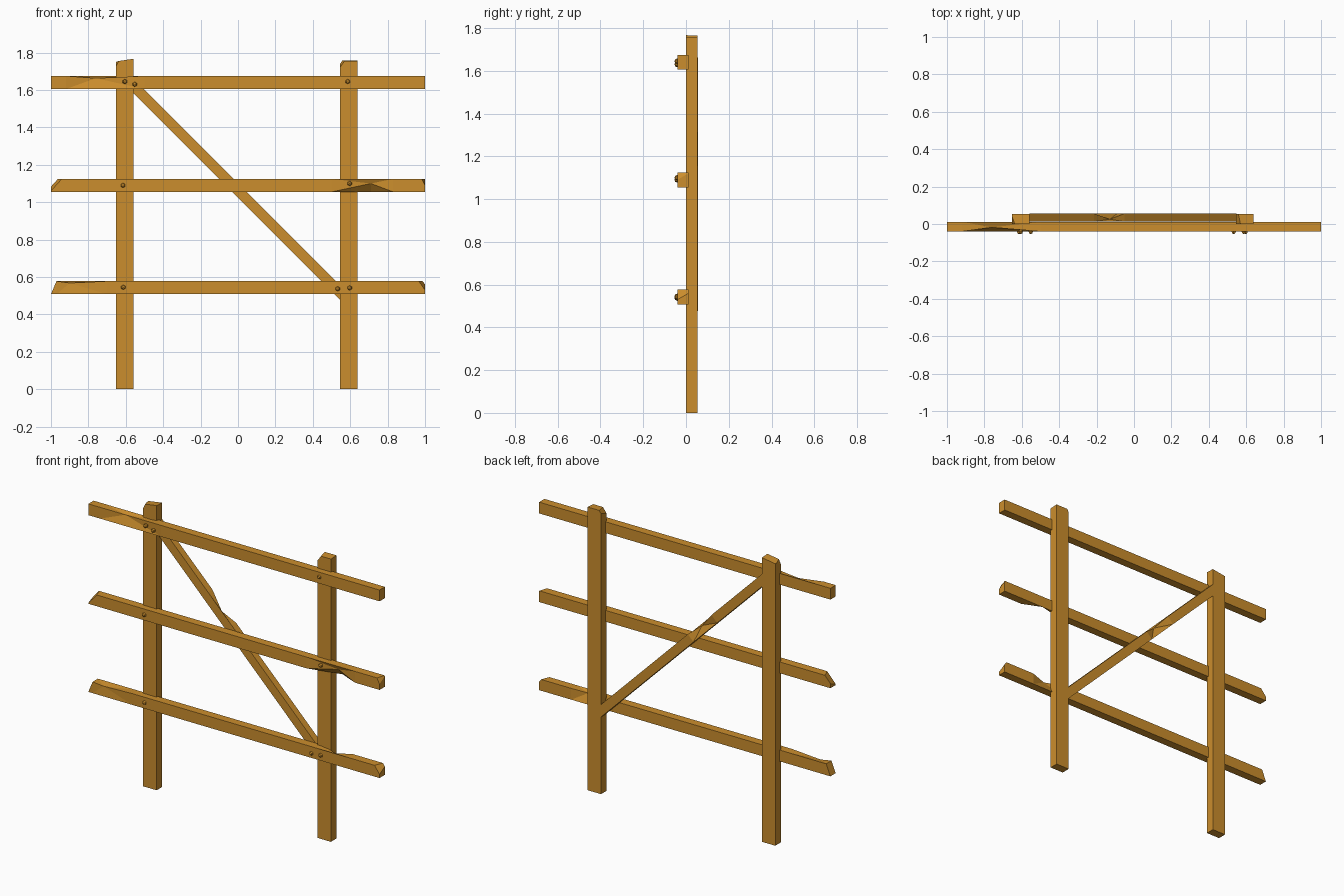
import bpy
import bmesh
from math import radians
from mathutils import Matrix, Vector

if "Cube" in bpy.data.objects:
    bpy.data.objects.remove(bpy.data.objects["Cube"], do_unlink=True)


def material(name, colour):
    mat = bpy.data.materials.new(name)
    mat.use_nodes = True
    mat.diffuse_color = colour
    mat.node_tree.nodes["Principled BSDF"].inputs["Base Color"].default_value = colour
    return mat


wood = material("warm wood", (0.60, 0.27, 0.026, 1))

FRONT_LOW, BACK_LOW, BACK_TOP, FRONT_TOP = range(4)


def finish(name, bm):
    bmesh.ops.recalc_face_normals(bm, faces=bm.faces)
    mesh = bpy.data.meshes.new(name)
    bm.to_mesh(mesh)
    bm.free()
    mesh.materials.append(wood)
    obj = bpy.data.objects.new(name, mesh)
    bpy.context.collection.objects.link(obj)
    return obj


def beam(name, length, depth, height, place, nicks=(), cuts=()):
    """Beam along local x. A nick (start, deepest, end, corner, dy, dz) dents
    one long edge; a cut (point, normal) slices off a splintered end."""
    bm = bmesh.new()
    stations = {-length / 2, length / 2}
    for nick in nicks:
        stations.update(nick[:3])
    rings = []
    for x in sorted(stations):
        ring = [Vector((x, sy * depth / 2, sz * height / 2))
                for sy, sz in ((-1, -1), (1, -1), (1, 1), (-1, 1))]
        for start, deep, end, corner, dy, dz in nicks:
            if x == deep:
                ring[corner] += Vector((0, dy, dz))
        rings.append([bm.verts.new(place @ v) for v in ring])
    for a, b in zip(rings, rings[1:]):
        for i in range(4):
            j = (i + 1) % 4
            bm.faces.new((a[i], a[j], b[j], b[i]))
    bm.faces.new(rings[0])
    bm.faces.new(rings[-1])
    bmesh.ops.recalc_face_normals(bm, faces=bm.faces)
    bmesh.ops.triangulate(bm, faces=[f for f in bm.faces if nicks])
    for point, normal in cuts:
        cut = bmesh.ops.bisect_plane(
            bm, geom=bm.verts[:] + bm.edges[:] + bm.faces[:],
            plane_co=point, plane_no=normal, clear_outer=True)
        edges = [e for e in cut["geom_cut"] if isinstance(e, bmesh.types.BMEdge)]
        bmesh.ops.holes_fill(bm, edges=edges)
    return finish(name, bm)


# Upright posts with chipped tops
upright = Matrix.Rotation(radians(-90), 4, "Y")
for name, x, cuts in (
    ("right_post", -0.605, [((-0.57, 0, 1.765), (-0.15, 0.05, 1)),
                            ((-0.65, 0, 1.73), (-1, -0.3, 0.5))]),
    ("left_post", 0.592, [((0.592, 0, 1.755), (0, -0.05, 1)),
                          ((0.545, 0, 1.72), (-1, -0.25, 0.7))]),
):
    place = Matrix.Translation((x, 0.027, 0.885)) @ upright
    beam(name, 1.77, 0.054, 0.092, place, cuts=cuts)

# Horizontal rails with splintered edges and ends
rails = (
    ("top_rail", 1.64,
     [(-0.92, -0.76, -0.5, FRONT_TOP, 0.022, -0.012)], []),
    ("middle_rail", 1.09,
     [(0.5, 0.71, 0.83, FRONT_LOW, 0.012, 0.045)],
     [((-1, -0.04, 1.06), (-1, -0.4, 0.9)),
      ((1, -0.04, 1.09), (1, -0.3, 0.5))]),
    ("bottom_rail", 0.543,
     [(-0.97, -0.9, -0.7, FRONT_TOP, 0.006, -0.01),
      (0.56, 0.68, 0.78, BACK_TOP, -0.025, -0.012)],
     [((-1, 0, 0.508), (-1, 0, 0.42)),
      ((1, -0.04, 0.53), (1, -0.4, 0.7))]),
)
for name, z, nicks, cuts in rails:
    place = Matrix.Translation((0, -0.014, z))
    beam(name, 2, 0.052, 0.07, place, nicks, cuts)

# Diagonal brace trimmed flush between the posts
slope = Matrix.Translation((0, 0.034, 1.063)) @ Matrix.Rotation(radians(45), 4, "Y")
beam("diagonal_brace", 1.8, 0.043, 0.055, slope,
     [(-0.33, -0.2, -0.1, BACK_TOP, -0.03, -0.01)],
     [((-0.56, 0, 0), (-1, 0, 0)), ((0.547, 0, 0), (1, 0, 0))])

# Nail heads on the front of the rails
nails = ((-0.605, 1.645), (-0.552, 1.63), (0.587, 1.645),
         (-0.615, 1.09), (0.597, 1.1),
         (-0.613, 0.545), (0.533, 0.537), (0.597, 0.542))
for i, (x, z) in enumerate(nails):
    bm = bmesh.new()
    bmesh.ops.create_uvsphere(
        bm, u_segments=6, v_segments=4, radius=0.013,
        matrix=Matrix.Translation((x, -0.041, z)) @ Matrix.Rotation(radians(90), 4, "X"))
    finish(f"nail_{i + 1}", bm)
